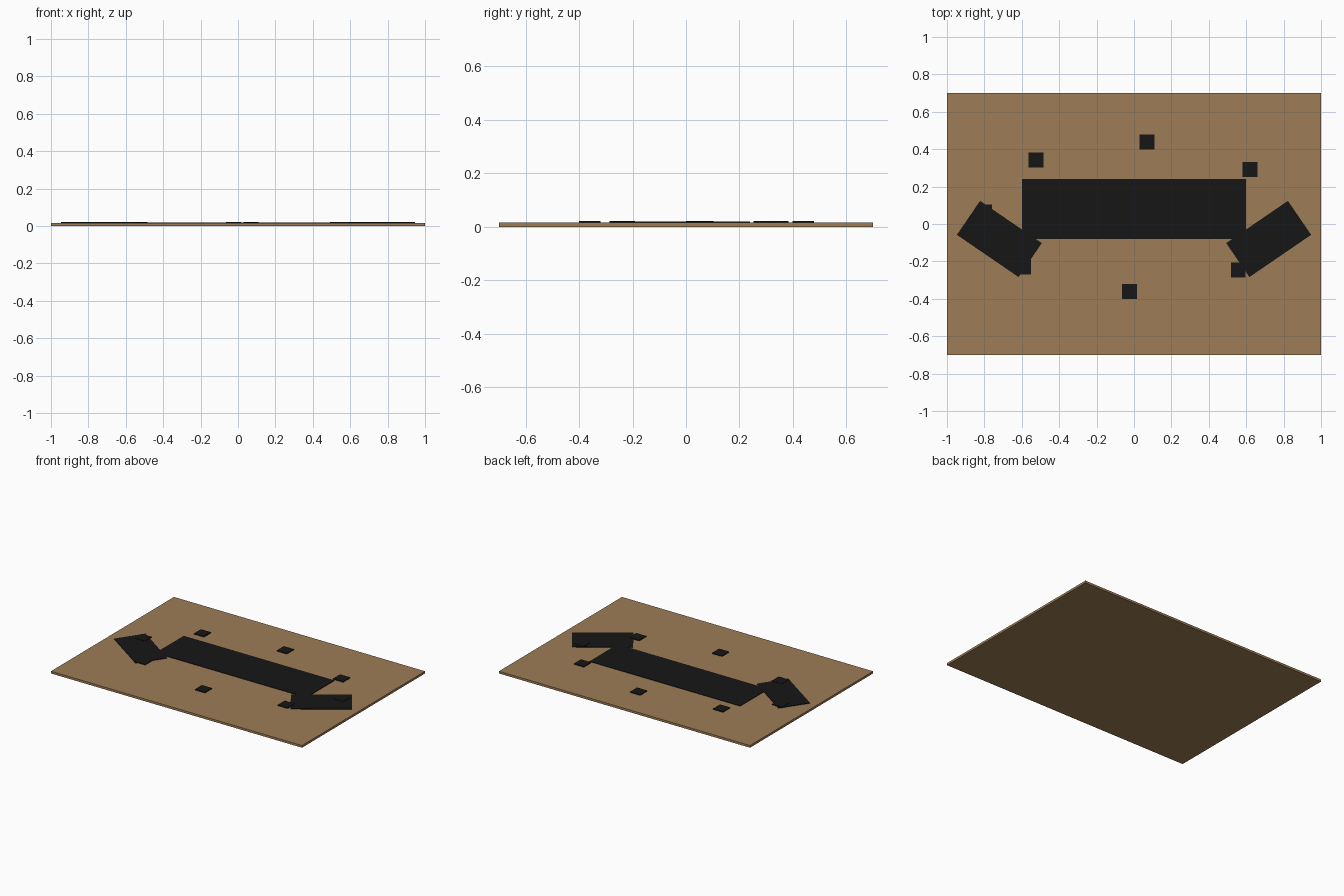
import bpy
from math import sin, cos

if "Cube" in bpy.data.objects:
    bpy.data.objects.remove(bpy.data.objects["Cube"])


def material(name, color):
    m = bpy.data.materials.new(name)
    m.diffuse_color = color
    m.use_nodes = True
    m.node_tree.nodes["Principled BSDF"].inputs["Base Color"].default_value = m.diffuse_color
    return m


tan = material("tan_board", (0.34, 0.205, 0.093, 1))
black = material("black_foam", (0.008, 0.008, 0.008, 1))


def slab(name, x, y, z0, z1, sx, sy, mat, angle=0):
    bpy.ops.mesh.primitive_cube_add(size=1, location=(x, y, (z0 + z1) / 2), rotation=(0, 0, angle))
    ob = bpy.context.object
    ob.name = name
    ob.scale = (sx, sy, z1 - z0)
    ob.data.materials.append(mat)
    return ob


BOARD = 0.016

# Base board
slab("board", 0, 0, 0, BOARD, 2, 1.4, tan)

# Long central panel
slab("centre_panel", 0, 0.08, BOARD, 0.0195, 1.2, 0.32, black)

# Angled side panels
for side, label in ((-1, "left"), (1, "right")):
    slab(label + "_panel", side * 0.72, -0.08, BOARD, 0.02, 0.4, 0.22, black, side * 0.6)

# Small pads around an ellipse
for i in range(8):
    a = -0.8 * i
    slab(f"pad_{i + 1}", 0.8 * cos(a), 0.04 + 0.4 * sin(a), BOARD, 0.022, 0.08, 0.08, black)
